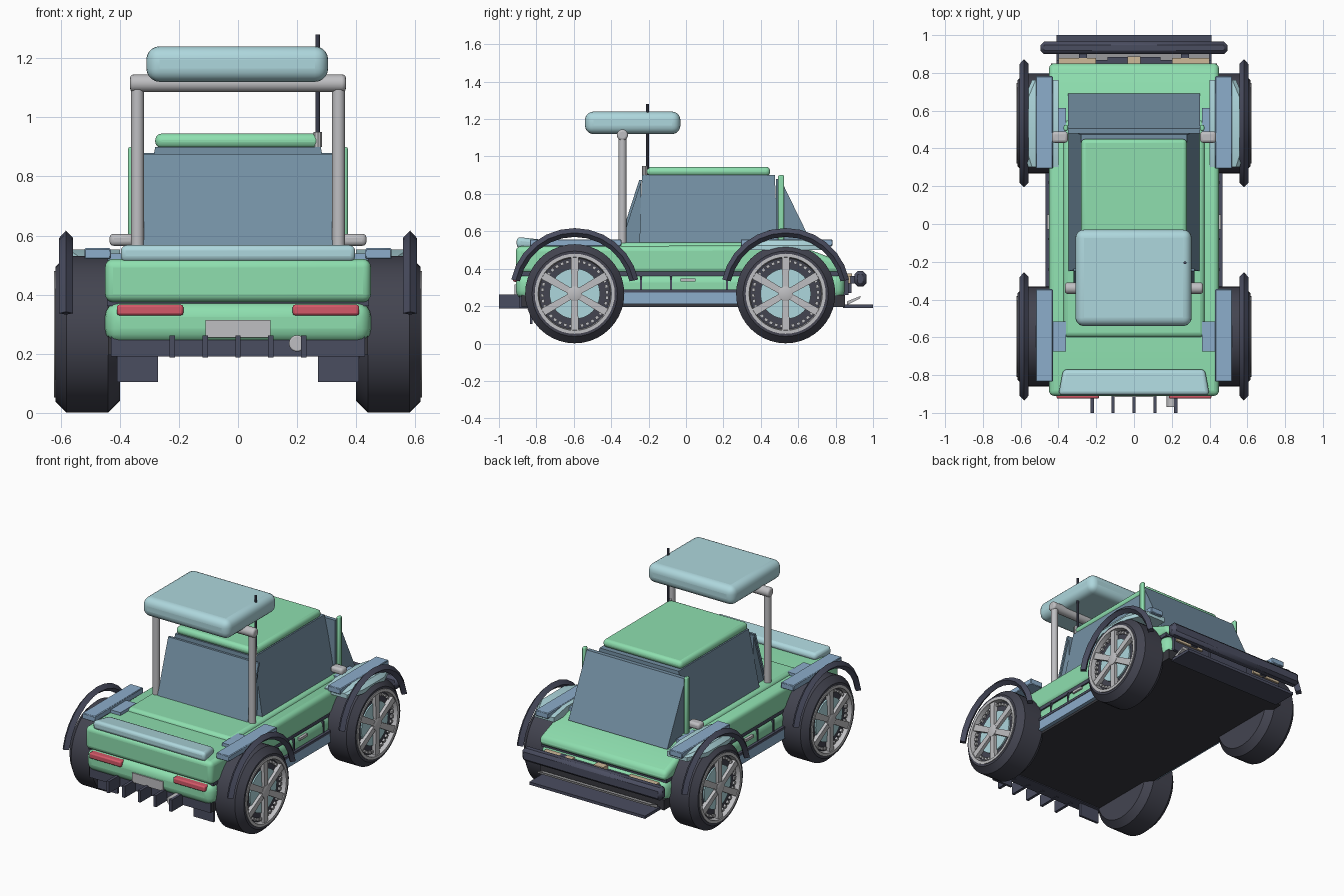
import bpy, bmesh, math
from mathutils import Matrix, Vector

if "Cube" in bpy.data.objects:
    bpy.data.objects.remove(bpy.data.objects["Cube"])


def material(name, hexcode):
    m = bpy.data.materials.new(name)
    c = [int(hexcode[i:i + 2], 16) / 255 for i in (0, 2, 4)]
    m.diffuse_color = [v / 12.92 if v < 0.04 else ((v + 0.055) / 1.055) ** 2.4 for v in c] + [1]
    m.use_nodes = True
    m.node_tree.nodes["Principled BSDF"].inputs["Base Color"].default_value = m.diffuse_color
    return m


GREEN = material("green paint", "8EDFAF")
PALE = material("pale blue", "AED7DD")
BLUE = material("steel blue", "8CADCB")
GLASS = material("tinted glass", "7490A4")
DARK = material("dark trim", "4A4D60")
TIRE = material("tyre rubber", "434450")
FLOOR = material("underside black", "38393F")
GREY = material("light grey", "BFBFC2")
RED = material("red lens", "D45868")
BEIGE = material("beige lamp", "CDB898")


def finish(name, bm, mat, bevel=0, seg=3, smooth=True):
    bmesh.ops.recalc_face_normals(bm, faces=bm.faces)
    me = bpy.data.meshes.new(name)
    bm.to_mesh(me)
    bm.free()
    ob = bpy.data.objects.new(name, me)
    bpy.context.collection.objects.link(ob)
    me.materials.append(mat)
    if bevel:
        b = ob.modifiers.new("bevel", "BEVEL")
        b.width, b.segments, b.limit_method = bevel, seg, "ANGLE"
        b.angle_limit = math.radians(25)
    if smooth:
        bpy.context.view_layer.objects.active = ob
        bpy.ops.object.select_all(action="DESELECT")
        ob.select_set(True)
        bpy.ops.object.shade_smooth_by_angle(angle=math.radians(35))
    return ob


def box(name, x, y, z, mat, bevel=0, seg=3):
    """Box from (min, max) ranges on each axis."""
    bm = bmesh.new()
    bmesh.ops.create_cube(bm, size=1)
    for v in bm.verts:
        for i, r in enumerate((x, y, z)):
            v.co[i] = (r[0] + r[1]) / 2 + v.co[i] * (r[1] - r[0])
    return finish(name, bm, mat, bevel, seg)


def loft(name, rings, mat, bevel=0, seg=3, closed=False):
    """Skin equal-length rings of points; cap the ends unless closed."""
    bm = bmesh.new()
    vs = [[bm.verts.new(p) for p in r] for r in rings]
    n = len(rings[0])
    pairs = list(zip(vs, vs[1:])) + ([(vs[-1], vs[0])] if closed else [])
    for a, b in pairs:
        for i in range(n):
            j = (i + 1) % n
            bm.faces.new((a[i], a[j], b[j], b[i]))
    if not closed:
        bm.faces.new(vs[0])
        bm.faces.new(vs[-1])
    return finish(name, bm, mat, bevel, seg)


def prism(name, profile, x0, x1, mat, bevel=0, seg=3):
    """Side profile of (y, z) points pulled along x."""
    return loft(name, [[(x, y, z) for y, z in profile] for x in (x0, x1)], mat, bevel, seg)


def tube(name, a, b, r, mat, bevel=0, sides=16):
    a, b = Vector(a), Vector(b)
    bm = bmesh.new()
    rot = (b - a).to_track_quat("Z", "Y").to_matrix().to_4x4()
    bmesh.ops.create_cone(bm, cap_ends=True, segments=sides, radius1=r, radius2=r,
                          depth=(b - a).length, matrix=Matrix.Translation((a + b) / 2) @ rot)
    return finish(name, bm, mat, bevel)


def lathe(name, prof, s, cy, cz, mat, n=40, closed=False):
    """Turn (x, radius) points around a wheel axle."""
    rings = [[(s * x, cy + r * math.cos(2 * math.pi * k / n), cz + r * math.sin(2 * math.pi * k / n))
              for k in range(n)] for x, r in prof]
    return loft(name, rings, mat, closed=closed)


# Body shell
prism("upper_body", [(-0.91, 0.375), (-0.91, 0.52), (0.6, 0.525), (0.85, 0.43), (0.85, 0.375)],
      -0.45, 0.45, GREEN, 0.06, 4)
box("lower_body", (-0.45, 0.45), (-0.91, 0.85), (0.235, 0.375), GREEN, 0.05, 4)
box("body_groove", (-0.443, 0.443), (-0.88, 0.83), (0.362, 0.388), DARK)
box("deck", (-0.375, 0.375), (-0.6, 0.55), (0.42, 0.54), GREEN, 0.025)
box("floor_pan", (-0.44, 0.44), (-0.88, 0.85), (0.195, 0.26), FLOOR)

# Cabin
rings = [[(-w, y0, z), (w, y0, z), (w, y1, z), (-w, y1, z)]
         for w, y0, y1, z in ((0.35, -0.25, 0.49, 0.52), (0.28, -0.235, 0.475, 0.9))]
loft("cabin_glass", rings, GLASS)
prism("rear_window", [(-0.365, 0.52), (-0.35, 0.52), (-0.235, 0.875), (-0.25, 0.875)], -0.32, 0.32, GLASS)
prism("rear_window_sides", [(-0.355, 0.52), (-0.24, 0.52), (-0.24, 0.86)], -0.31, 0.31, GLASS)
prism("windshield", [(0.48, 0.5), (0.69, 0.5), (0.505, 0.88), (0.48, 0.88)], -0.35, 0.35, GLASS)
box("roof", (-0.28, 0.28), (-0.235, 0.45), (0.895, 0.945), GREEN, 0.022)

# Rear spoiler and raised canopy
rings = [[(-w, y, z0), (w, y, z0), (w, y, z1), (-w, y, z1)]
         for y, w, z0, z1 in ((-0.905, 0.4, 0.51, 0.57), (-0.77, 0.375, 0.51, 0.555))]
loft("rear_spoiler", rings, PALE, 0.02)
box("canopy", (-0.31, 0.305), (-0.54, -0.03), (1.12, 1.24), PALE, 0.045, 5)
tube("roll_bar_top", (-0.365, -0.34, 1.115), (0.365, -0.34, 1.115), 0.03, GREY, 0.012)
tube("antenna", (0.27, -0.205, 0.9), (0.27, -0.205, 1.28), 0.008, DARK, sides=8)
tube("antenna_base", (0.27, -0.22, 0.9), (0.27, -0.22, 0.95), 0.015, GREY, sides=10)

# Tail
box("number_plate", (-0.11, 0.11), (-0.917, -0.85), (0.255, 0.315), GREY)
box("rear_valance", (-0.43, 0.43), (-0.89, -0.8), (0.19, 0.262), DARK)
for i in range(5):
    x = (i - 2) * 0.111
    box("diffuser_fin", (x - 0.009, x + 0.009), (-1.0, -0.85), (0.187, 0.262), DARK)
tube("exhaust_pipe", (0.2, -0.97, 0.235), (0.2, -0.8, 0.235), 0.028, GREY, 0.005)

# Nose
box("front_bumper", (-0.495, 0.495), (0.9, 0.965), (0.305, 0.387), DARK, 0.018, 1)
box("nose_panel", (-0.41, 0.41), (0.83, 0.868), (0.26, 0.35), DARK)
box("grille", (-0.14, 0.14), (0.84, 0.885), (0.27, 0.345), DARK)
box("nose_badge", (-0.035, 0.035), (0.84, 0.888), (0.345, 0.375), BEIGE)
box("splitter", (-0.41, 0.41), (0.84, 1.0), (0.19, 0.208), DARK)
prism("splitter_wedge", [(0.86, 0.205), (0.93, 0.24), (0.935, 0.255), (0.86, 0.225)], -0.4, 0.4, GREY)

for s in (-1, 1):
    def side(x0, x1):
        return tuple(sorted((s * x0, s * x1)))

    # Lamps, flaps and bumper mounts
    box("tail_light", side(0.185, 0.41), (-0.925, -0.87), (0.33, 0.366), RED, 0.008, 2)
    box("headlight", side(0.2, 0.4), (0.84, 0.88), (0.32, 0.36), BEIGE)
    box("mud_flap", side(0.27, 0.41), (-0.835, -0.82), (0.105, 0.21), DARK)
    box("bumper_mount", side(0.25, 0.29), (0.84, 0.91), (0.32, 0.36), DARK)

    # Roll bar post, windshield pillar and mirror
    tube("roll_bar_post", (s * 0.34, -0.34, 0.53), (s * 0.34, -0.34, 1.12), 0.022, GREY)
    box("windshield_pillar", side(0.35, 0.372), (0.492, 0.525), (0.5, 0.9), GREEN, 0.008, 2)
    box("mirror", side(0.35, 0.435), (0.43, 0.49), (0.565, 0.606), GREY, 0.015)

    # Sill, panel lines and door handle
    box("side_sill", side(0.38, 0.465), (-0.36, 0.3), (0.21, 0.275), BLUE)
    box("sill_strip", side(0.38, 0.468), (-0.36, 0.3), (0.272, 0.288), DARK)
    for y in (-0.24, -0.08, 0.22):
        box("panel_line", side(0.44, 0.455), (y - 0.005, y + 0.005), (0.285, 0.362), DARK)
    box("door_handle", side(0.44, 0.46), (-0.03, 0.05), (0.332, 0.348), GREY)

    for cy in (-0.595, 0.533):
        # Fender top and flared arch
        box("fender_top", side(0.43, 0.52), (cy - 0.24, cy + 0.25), (0.52, 0.557), BLUE, 0.004, 1)
        box("fender_stay", side(0.36, 0.44), (cy - 0.08, cy + 0.08), (0.5, 0.54), BLUE)
        if cy > 0:
            rings = [[(s * x, cy + d, z) for x, z in ((0.4, 0.5), (0.4, t), (w - 0.02, t), (w, 0.525), (w, 0.5))]
                     for d, w, t in ((-0.23, 0.56, 0.53), (-0.12, 0.595, 0.553),
                                     (0.1, 0.595, 0.553), (0.23, 0.54, 0.53))]
            loft("front_fender", rings, PALE)
        rings = []
        for k in range(13):
            a = math.radians(12 + 13 * k)
            rings.append([(s * x, cy + r * math.cos(a), 0.27 + r * math.sin(a))
                          for x, r in ((0.582, 0.347), (0.605, 0.322), (0.582, 0.3), (0.558, 0.322))])
        loft("wheel_arch", rings, DARK)

        # Wheel
        cz = 0.266
        lathe("tyre", [(0.4, 0.03), (0.4, 0.225), (0.44, 0.265), (0.58, 0.265), (0.617, 0.228),
                       (0.617, 0.212), (0.59, 0.205), (0.585, 0.03)], s, cy, cz, TIRE)
        lathe("rim_ring", [(0.585, 0.214), (0.622, 0.214), (0.622, 0.196), (0.585, 0.19)],
              s, cy, cz, GREY, closed=True)
        lathe("brake_disc", [(0.58, 0.135), (0.597, 0.135)], s, cy, cz, PALE)
        lathe("hub_cap", [(0.58, 0.04), (0.618, 0.04), (0.622, 0.03)], s, cy, cz, GREY, 16)
        for k in range(6):
            a = math.radians(90 + 60 * k)
            u, v = Vector((0, math.cos(a), math.sin(a))), Vector((0, -math.sin(a), math.cos(a)))
            c = Vector((0, cy, cz))
            rings = [[c + u * r + v * w + Vector((s * x, 0, 0))
                      for r, w in ((0.01, -0.016), (0.2, -0.021), (0.2, 0.021), (0.01, 0.016))]
                     for x in (0.59, 0.616)]
            loft("spoke", rings, GREY)
        # Perforated inner ring
        for k in range(36):
            a, b = (math.radians(10 * k + d) for d in (0, 6))
            rings = [[(s * x, cy + r * math.cos(t), cz + r * math.sin(t))
                      for r, t in ((0.166, a), (0.182, a), (0.182, b), (0.166, b))]
                     for x in (0.58, 0.602)]
            loft("rim_stud", rings, GREY)
